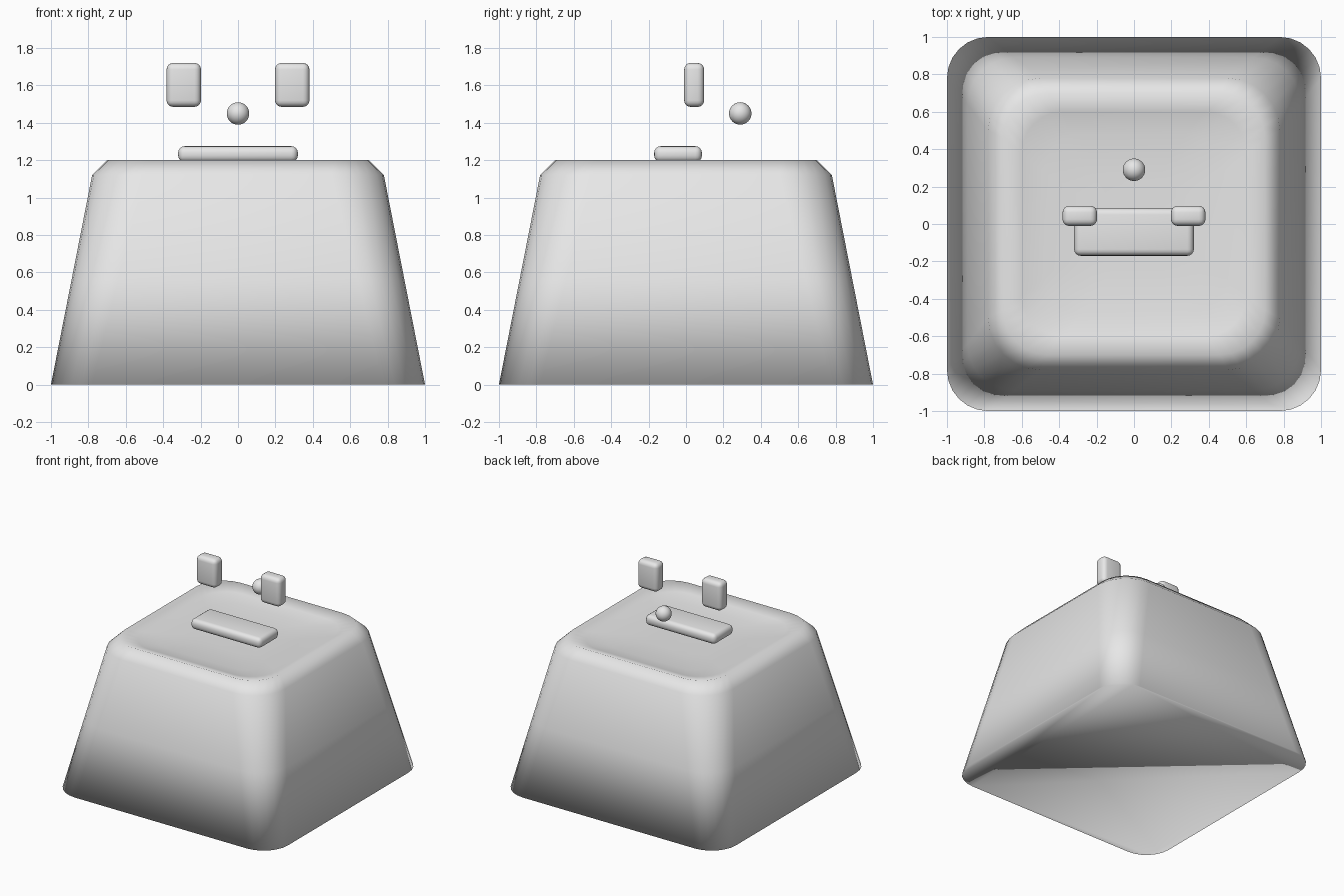
import bpy, bmesh, math

if "Cube" in bpy.data.objects:
    bpy.data.objects.remove(bpy.data.objects["Cube"], do_unlink=True)

grey = bpy.data.materials.new("plain_grey")
grey.use_nodes = True
grey.diffuse_color = (0.8, 0.8, 0.8, 1)
grey.node_tree.nodes["Principled BSDF"].inputs["Base Color"].default_value = (0.8, 0.8, 0.8, 1)


def finish(bm, name):
    """Turn a bmesh into a smooth grey object."""
    bmesh.ops.recalc_face_normals(bm, faces=bm.faces)
    for f in bm.faces:
        f.smooth = True
    mesh = bpy.data.meshes.new(name)
    bm.to_mesh(mesh)
    bm.free()
    mesh.materials.append(grey)
    obj = bpy.data.objects.new(name, mesh)
    bpy.context.collection.objects.link(obj)
    return obj


def rounded_square(bm, half, radius, z, steps=6):
    """Ring of vertices around a square with round corners."""
    ring = []
    for corner in range(4):
        a0 = corner * math.pi / 2
        sx = 1 if corner in (0, 3) else -1
        sy = 1 if corner < 2 else -1
        for i in range(steps + 1):
            a = a0 + i / steps * math.pi / 2
            ring.append(bm.verts.new((sx * (half - radius) + radius * math.cos(a),
                                      sy * (half - radius) + radius * math.sin(a), z)))
    return ring


def rounded_block(name, low, high, bevel):
    """Box between two corners with all its edges rounded."""
    bm = bmesh.new()
    bmesh.ops.create_cube(bm, size=1)
    for v in bm.verts:
        v.co = [lo + (c + 0.5) * (hi - lo) for c, lo, hi in zip(v.co, low, high)]
    bmesh.ops.bevel(bm, geom=bm.edges[:], offset=bevel, segments=4,
                    profile=0.5, affect='EDGES')
    return finish(bm, name)


# Tapered cap: closed base, sloping sides, chamfer and dished top
bm = bmesh.new()
profile = [(1, 0.22, 0), (0.89, 0.25, 0.56), (0.78, 0.28, 1.12), (0.7, 0.24, 1.2),
           (0.6, 0.22, 1.17), (0.48, 0.2, 1.15), (0.25, 0.12, 1.14)]
rings = [rounded_square(bm, *p) for p in profile]
for a, b in zip(rings, rings[1:]):
    for i in range(len(a)):
        j = (i + 1) % len(a)
        bm.faces.new((a[i], a[j], b[j], b[i]))
bm.faces.new(rings[0])
bm.faces.new(rings[-1])
finish(bm, "cap_body")

# Flat mouth bar on the top
rounded_block("mouth_bar", (-0.32, -0.17, 1.19), (0.32, 0.085, 1.275), 0.035)

# Two eye blocks
for side, x in (("left", 0.29), ("right", -0.29)):
    rounded_block(side + "_eye", (x - 0.092, -0.01, 1.485), (x + 0.092, 0.097, 1.72), 0.035)

# Small round nose
bm = bmesh.new()
bmesh.ops.create_uvsphere(bm, u_segments=32, v_segments=16, radius=0.06)
nose = finish(bm, "nose_ball")
nose.location = (0, 0.29, 1.45)
